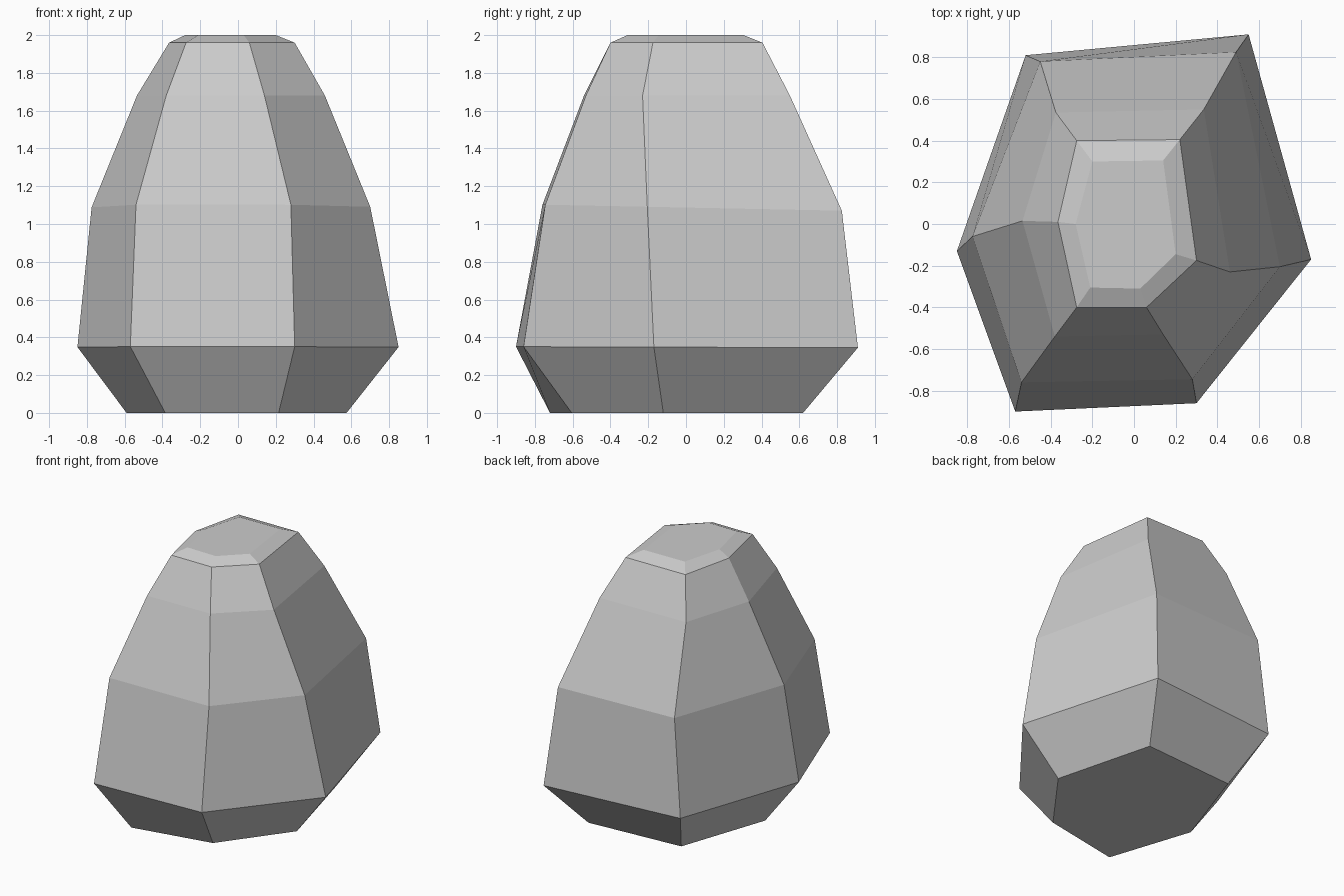
import bpy
import bmesh

# Remove the default cube
default_cube = bpy.data.objects.get("Cube")
if default_cube:
    bpy.data.objects.remove(default_cube, do_unlink=True)


def make_material(name, color):
    material = bpy.data.materials.new(name)
    material.use_nodes = True
    material.diffuse_color = color
    material.node_tree.nodes["Principled BSDF"].inputs["Base Color"].default_value = color
    return material


def loft(name, sections, material):
    """Skin a stack of cross-sections, closing it at the base and the top."""
    bm = bmesh.new()
    rings = [
        [bm.verts.new((x, y, height + tilt * y)) for x, y in outline]
        for height, tilt, outline in sections
    ]
    for lower, upper in zip(rings, rings[1:]):
        count = len(lower)
        for i in range(count):
            j = (i + 1) % count
            bm.faces.new((lower[i], lower[j], upper[j], upper[i]))
    bm.faces.new(reversed(rings[0]))
    bm.faces.new(rings[-1])
    bmesh.ops.recalc_face_normals(bm, faces=bm.faces)

    mesh = bpy.data.meshes.new(name)
    bm.to_mesh(mesh)
    bm.free()
    mesh.materials.append(material)
    mesh.shade_flat()
    rock = bpy.data.objects.new(name, mesh)
    bpy.context.collection.objects.link(rock)
    return rock


# Six-sided cross-sections: height, slope along y, outline from the front corner
base = [(-.385, -.72), (.215, -.605), (.575, -.12), (.38, .62), (-.36, .57), (-.59, -.1)]
belly = [(-.57, -.9), (.3, -.86), (.85, -.17), (.55, .91), (-.52, .81), (-.85, -.13)]
waist = [(-.54, -.76), (.28, -.745), (.7, -.205), (.49, .825), (-.45, .78), (-.775, -.06)]
shoulder = [(-.38, -.54), (.14, -.53), (.46, -.23), (.335, .55), (-.375, .535), (-.535, .015)]
rim = [(-.275, -.4), (.06, -.4), (.3, -.175), (.22, .405), (-.275, .4), (-.365, .01)]
cap = [(-.21, -.305), (.03, -.31), (.2, -.145), (.14, .305), (-.2, .3), (-.28, 0)]

# Faceted boulder
stone_grey = make_material("stone grey", (.6, .6, .6, 1))
loft("boulder", [
    (0, 0, base),
    (.348, -.003, belly),
    (1.087, -.02, waist),
    (1.68, 0, shoulder),
    (1.96, 0, rim),
    (2, 0, cap),
], stone_grey)
